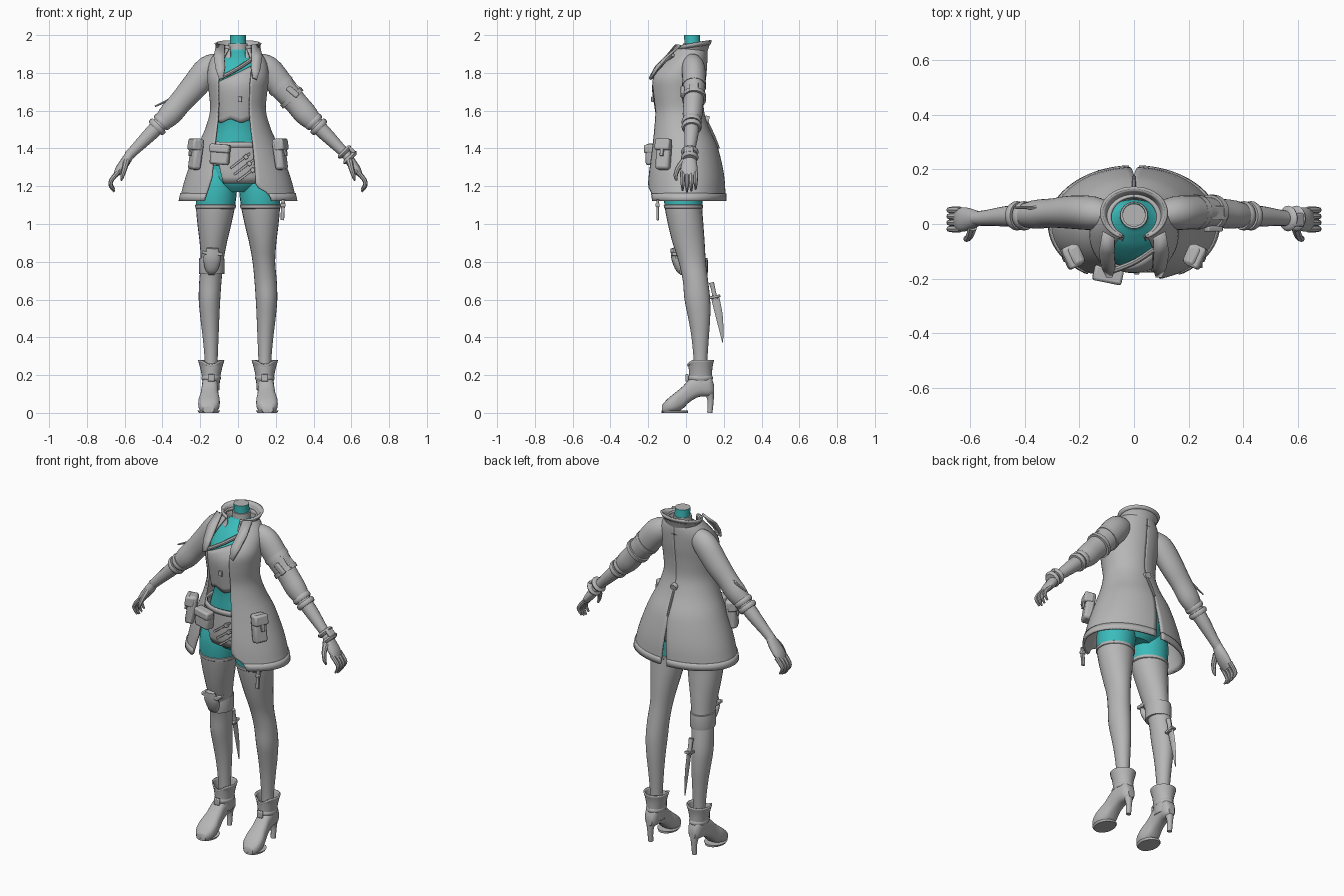
import bpy, bmesh, math
from math import pi, sin, cos
from mathutils import Vector


def material(name, rgb):
    m = bpy.data.materials.new(name)
    m.diffuse_color = (*rgb, 1)
    return m


GREY = material("cloth_grey", (0.47, 0.47, 0.47))
TEAL = material("skin_teal", (0.045, 0.5, 0.5))


def smooth(pts, k=4):
    """Catmull-Rom resampling of a list of tuples."""
    out = []
    for i in range(len(pts) - 1):
        a, b, c, d = (pts[min(max(i + o, 0), len(pts) - 1)] for o in (-1, 0, 1, 2))
        for s in range(k):
            t = s / k
            out.append(tuple(0.5 * (2 * q + (r - p) * t + (2 * p - 5 * q + 4 * r - w) * t * t
                             + (3 * q - p - 3 * r + w) * t ** 3) for p, q, r, w in zip(a, b, c, d)))
    return out + [tuple(pts[-1])]


def at(table, z):
    """Linear lookup in a table sorted by its first column."""
    z = min(max(z, table[0][0]), table[-1][0])
    for a, b in zip(table, table[1:]):
        if z <= b[0]:
            f = (z - a[0]) / max(b[0] - a[0], 1e-6)
            return [p + (q - p) * f for p, q in zip(a[1:], b[1:])]


def loft(name, rings, mat=GREY, cyclic=True, caps=True, thick=0, rule=None):
    bm = bmesh.new()
    rows = [[bm.verts.new(p) for p in r] for r in rings]
    n = len(rows[0])
    for a, b in zip(rows, rows[1:]):
        for i in range(n if cyclic else n - 1):
            j = (i + 1) % n
            bm.faces.new((a[i], a[j], b[j], b[i]))
    if caps and cyclic:
        bm.faces.new(rows[0][::-1])
        bm.faces.new(rows[-1])
    bmesh.ops.recalc_face_normals(bm, faces=bm.faces[:])
    me = bpy.data.meshes.new(name)
    for m in ([GREY, TEAL] if rule else [mat]):
        me.materials.append(m)
    if rule:
        for f in bm.faces:
            f.material_index = rule(f.calc_center_median())
    bm.to_mesh(me)
    bm.free()
    ob = bpy.data.objects.new(name, me)
    bpy.context.collection.objects.link(ob)
    if thick:
        s = ob.modifiers.new("thickness", 'SOLIDIFY')
        s.thickness, s.offset = thick, 0
    return ob


def tube(name, pts, mat=GREY, n=16, k=4):
    """Tube along (x, y, z, in-plane radius, depth radius) points."""
    pts = smooth([p if len(p) == 5 else (*p, p[3]) for p in pts], k)
    rings = []
    for i, p in enumerate(pts):
        d = (Vector(pts[min(i + 1, len(pts) - 1)][:3]) - Vector(pts[max(i - 1, 0)][:3])).normalized()
        ref = Vector((0, 1, 0)) if abs(d.y) < 0.9 else Vector((1, 0, 0))
        u = d.cross(ref).normalized()
        w = u.cross(d)
        rings.append([Vector(p[:3]) + u * p[3] * cos(2 * pi * j / n) + w * p[4] * sin(2 * pi * j / n)
                      for j in range(n)])
    return loft(name, rings, mat)


def shell(name, table, lo, hi, e0, e1, n=24, m=8, grow=0, thick=0.01, mat=GREY):
    """Open garment panel on an elliptical body; angle 0 faces the front."""
    rings = []
    for j in range(m + 1):
        v = j / m
        zn = lo(0) + (hi(0) - lo(0)) * v
        row = []
        for i in range(n + 1):
            t = e0(zn) + (e1(zn) - e0(zn)) * i / n
            z = lo(t) + (hi(t) - lo(t)) * v
            rx, yf, yb = at(table, z)
            row.append(((rx + grow) * sin(t), (yf + yb) / 2 - ((yb - yf) / 2 + grow) * cos(t), z))
        rings.append(row)
    return loft(name, rings, mat, cyclic=False, thick=thick)


def box(name, loc, size, rot=(0, 0, 0), bevel=0.008):
    bpy.ops.mesh.primitive_cube_add(size=1, location=loc, rotation=rot)
    ob = bpy.context.object
    ob.name, ob.scale = name, size
    bpy.ops.object.transform_apply(location=False, rotation=False, scale=True)
    ob.data.materials.append(GREY)
    if bevel:
        b = ob.modifiers.new("soft_edges", 'BEVEL')
        b.width, b.segments = bevel, 2
    return ob


def const(v):
    return lambda t: v


# Body: hips, waist, chest and neck; rows are z, half width, front y, back y
body = smooth([(1.17, .10, -.09, .08), (1.22, .165, -.13, .12), (1.3, .178, -.138, .13),
               (1.42, .15, -.135, .11), (1.52, .115, -.135, .07), (1.62, .12, -.15, .068),
               (1.72, .132, -.163, .075), (1.78, .135, -.148, .085), (1.86, .118, -.09, .09),
               (1.9, .07, -.045, .085), (1.93, .045, -.012, .078), (2.0, .042, -.01, .074)])
loft("body", [[(rx * sin(2 * pi * i / 32), (f + b) / 2 - (b - f) / 2 * cos(2 * pi * i / 32), z)
               for i in range(32)] for z, rx, f, b in body], rule=lambda c: int(c.z < 1.9999))
tube("choker", [(0, .032, 1.925, .052, .05), (0, .032, 1.955, .05, .049)], n=24, k=1)

# Vest with a slanted neckline and a zigzag lower edge
shell("vest", body, lambda t: 1.535 + .045 * abs((t * 1.1 + .35) % 1 - .5),
      lambda t: 1.80 + .07 * sin(t) if abs(t) < pi / 2 else 1.80 + .07 * sin(t) * abs(sin(t)),
      const(-pi), const(pi), n=64, m=10, grow=.012)
tube("chest_strap", [(.105, -.07, 1.895, .011), (.01, -.135, 1.83, .011), (-.09, -.175, 1.775, .011)], n=8)
box("vest_clasp", (.01, -.178, 1.66), (.022, .012, .03), bevel=.003)

# Hip apron, belt and straps
shell("hip_apron", body, lambda t: 1.215 if t > -.45 else 1.31, const(1.43),
      const(-1.2), const(.95), n=28, m=6, grow=.022)
shell("belt", body, const(1.405), const(1.435), const(-pi), const(pi), n=40, m=2, grow=.026)
for i in range(3):
    x, z = .012 + i * .018, 1.335 - i * .035
    box("apron_strap", (x, -.168, z), (.13, .012, .012), (0, -.65, 0), .002)
    box("strap_buckle", (x + .03, -.17, z + .02), (.022, .016, .024), (0, -.65, 0), .003)
box("front_pouch", (-.095, -.18, 1.365), (.10, .055, .10), (0, .08, -.2), .012)
box("front_pouch_flap", (-.095, -.186, 1.4), (.108, .058, .045), (0, .08, -.2), .01)

# Long open coat with a slit at the back
coat = smooth([(1.125, .305, -.21, .205), (1.25, .272, -.205, .198), (1.4, .215, -.187, .165),
               (1.5, .17, -.176, .12), (1.6, .143, -.17, .09), (1.7, .15, -.182, .092),
               (1.78, .158, -.18, .102), (1.86, .145, -.112, .108), (1.91, .112, -.068, .108),
               (1.94, .085, -.05, .10)])
left = [(1.12, -.62), (1.25, -.52), (1.4, -.6), (1.6, -.82), (1.75, -.72), (1.86, -.6), (1.94, -.5)]
right = [(1.12, .62), (1.16, .58), (1.2, .33), (1.4, .38), (1.6, .44), (1.75, .42), (1.86, .5), (1.94, .5)]
slit = [(1.12, .07), (1.36, 0.0), (1.95, 0.0)]
panels = {"left": (lambda z: -pi + at(slit, z)[0], lambda z: at(left, z)[0]),
          "right": (lambda z: at(right, z)[0], lambda z: pi - at(slit, z)[0])}
for side, (e0, e1) in panels.items():
    shell("coat_" + side, coat, const(1.125), const(1.94), e0, e1, n=32, m=36, thick=.01)
    shell("coat_hem_" + side, coat, const(1.122), const(1.162), e0, e1, n=32, m=2, grow=.005)

# Collar, lapels and back pull strap
collar = [(1.86, .10, -.075, .11), (1.9, .092, -.055, .105), (1.935, .105, -.05, .115), (1.97, .122, -.055, .128)]
shell("collar", collar, const(1.865), lambda t: 1.955 - .015 * cos(t), const(.42), const(2 * pi - .42), n=36, m=6)
shell("collar_rim", collar, lambda t: 1.937 - .015 * cos(t), lambda t: 1.957 - .015 * cos(t),
      const(.42), const(2 * pi - .42), n=36, m=2, grow=.004)
for s in (-1, 1):
    rails = [((.115, -.03, 1.945), (.07, -.055, 1.945)), ((.128, -.1, 1.885), (.072, -.105, 1.885)),
             ((.118, -.155, 1.82), (.068, -.16, 1.83)), ((.1, -.19, 1.765), (.078, -.19, 1.775))]
    loft("lapel", [[(s * x, y, z) for x, y, z in r] for r in rails], cyclic=False, thick=.012)
tube("back_pull", [(0, .11, 1.545, .006), (0, .145, 1.47, .007), (0, .175, 1.40, .005)], n=8)
tube("back_pull_ring", [(0, .1, 1.555, .02), (0, .122, 1.55, .02)], n=12, k=1)

# Arms, sleeves and hands
for s in (-1, 1):
    tube("sleeve", [(s * x, y, z, r, r * .86) for x, y, z, r in (
        (.09, .03, 1.85, .055), (.155, .04, 1.82, .072), (.23, .043, 1.73, .07),
        (.30, .04, 1.65, .062), (.36, .035, 1.58, .061), (.41, .03, 1.53, .046))], n=24)
    for d in (0, .026):
        tube("sleeve_cuff", [(s * (.392 + d), .03, 1.55 - d, .05), (s * (.402 + d), .03, 1.54 - d, .054),
                             (s * (.412 + d), .03, 1.53 - d, .048)], n=20, k=2)
    tube("forearm", [(s * .40, .03, 1.54, .042), (s * .47, .028, 1.47, .037), (s * .54, .022, 1.4, .029),
                     (s * .58, .02, 1.36, .026)])
    tube("palm", [(s * .57, .02, 1.372, .024, .027), (s * .60, .018, 1.325, .026, .04),
                  (s * .63, .016, 1.285, .022, .044), (s * .65, .016, 1.255, .012, .036)])
    for i in range(4):
        y, drop = -.018 + i * .023, (.008, 0, .004, .014)[i]
        tube("finger", [(s * .635, y, 1.275, .013), (s * .668, y, 1.235, .012),
                        (s * .674, y, 1.20 + drop, .01), (s * .655, y, 1.17 + drop, .005)], n=8, k=3)
    tube("thumb", [(s * .59, -.01, 1.335, .018), (s * .6, -.042, 1.295, .014),
                   (s * .612, -.055, 1.255, .011), (s * .618, -.05, 1.23, .005)], n=8, k=3)

# Bracelet, arm band and loose sleeve strap
for d in (0, .03):
    tube("bracelet", [(.555 + d, .02, 1.39 - d, .036), (.563 + d, .02, 1.382 - d, .047),
                      (.573 + d, .02, 1.372 - d, .036)], n=16, k=2)
box("bracelet_plate", (.60, .015, 1.392), (.05, .05, .02), (0, .75, 0))
for x, z in ((.225, 1.735), (.285, 1.668)):
    tube("arm_band", [(x - .008, .043, z + .009, .073, .064), (x + .008, .043, z - .009, .073, .064)], n=20, k=1)
box("arm_band_buckle", (.29, -.018, 1.70), (.07, .02, .03), (0, .7, 0), .005)
box("arm_band_flap", (.305, .04, 1.735), (.09, .05, .014), (0, .75, 0), .004)
tube("sleeve_strap", [(-.22, .06, 1.785, .006), (-.32, .06, 1.685, .008), (-.44, .06, 1.622, .004)], n=8)

# Side pouches and hanging strap
for s in (-1, 1):
    r = (0, -s * .15, -s * .42)
    box("side_pouch", (s * .222, -.118, 1.37), (.05, .078, .165), r, .014)
    box("side_pouch_flap", (s * .228, -.12, 1.42), (.054, .084, .06), r, .01)
    box("side_pouch_clip", (s * .252, -.128, 1.385), (.012, .02, .05), r, .003)
box("hanging_strap", (.237, -.15, 1.075), (.02, .014, .11), (0, .05, 0), .003)
box("hanging_strap_end", (.237, -.15, 1.1), (.028, .022, .02), bevel=.004)

# Legs (bare at the top of the thigh) and heeled boots
leg = smooth([(1.29, -.105, -.005, .09, .10), (1.2, -.113, -.012, .108, .107), (1.1, -.119, -.014, .104, .1),
              (1.0, -.125, -.002, .09, .094), (.9, -.131, .014, .072, .085), (.8, -.137, .033, .06, .072),
              (.7, -.146, .05, .059, .067), (.6, -.151, .06, .057, .068), (.5, -.149, .07, .05, .058),
              (.4, -.145, .075, .042, .046), (.27, -.142, .077, .034, .036), (.15, -.142, .078, .034, .036)])
foot = smooth([(.148, .10, .15, .02), (.125, .088, .2, .038), (.07, .085, .2, .043), (.02, .058, .178, .044),
               (-.02, .02, .138, .049), (-.06, .003, .105, .057), (-.1, 0, .072, .052), (-.128, 0, .04, .03)])
ring = [(cos(2 * pi * i / 24), sin(2 * pi * i / 24)) for i in range(24)]


def squared(v):
    return math.copysign(abs(v) ** .75, v)


for s in (-1, 1):
    loft("leg", [[(-s * (x + rx * c), y + ry * d, z) for c, d in ring] for z, x, y, rx, ry in leg],
         rule=lambda c: int(c.z > 1.1))
    loft("stocking_band", [[(-s * (-.119 + r * c), -.014 + (r - .004) * d, z) for c, d in ring]
                           for z, r in ((1.103, .103), (1.1, .108), (1.085, .107), (1.08, .1))])
    loft("boot_foot", [[(s * (.15 - y * .05 + w * squared(c)), y, (a + b) / 2 + (b - a) / 2 * squared(d))
                        for c, d in ring] for y, a, b, w in foot])
    loft("boot_shaft", [[(s * (.142 + rx * c), .077 + ry * d, z - (.025 * max(0, -d) ** 6 if z > .26 else 0))
                         for c, d in ring] for z, rx, ry in smooth(
        [(.12, .04, .05), (.17, .042, .056), (.21, .048, .057), (.245, .056, .06), (.28, .066, .068)], 3)],
        caps=False, thick=.008)
    tube("boot_strap", [(s * .142, .077, .172, .047, .061), (s * .142, .077, .185, .052, .066),
                        (s * .142, .077, .198, .047, .061)], n=24, k=2)
    box("boot_buckle", (s * .142, .005, .185), (.035, .016, .04), bevel=.005)
    tube("boot_heel", [(s * .145, .12, .125, .032, .03), (s * .145, .13, .07, .018, .017),
                       (s * .145, .126, 0, .014, .014)], n=12)
    loft("toe_sole", [[(s * (.155 + w * c), -.06 + .07 * d, z) for c, d in ring]
                      for z, w in ((0, .052), (.012, .06))])

# Knee pad on one leg
loft("knee_band", [[(-.139 + (.066 + g) * c, .038 + (.076 + g) * d, z) for c, d in ring]
                   for z, g in ((.735, 0), (.75, .002), (.80, .002), (.82, 0))])
tube("knee_pad", [(-.135, -.07, .872, .03, .012), (-.137, -.054, .82, .046, .024),
                  (-.14, -.032, .765, .036, .024), (-.142, -.015, .735, .02, .012)])
box("knee_strap", (-.137, -.04, .845), (.11, .07, .018), (0, .1, 0), .004)

# Knife at the back of the calf
tube("knife_handle", [(-.13, .135, .69, .014), (-.13, .145, .65, .012), (-.13, .155, .60, .014)], n=10)
tube("knife_blade", [(-.13, .155, .61, .006, .022), (-.13, .178, .50, .006, .018),
                     (-.13, .195, .37, .002, .002)], n=8)
box("knife_guard", (-.13, .152, .615), (.03, .06, .014), (.2, 0, 0), .003)

# Smooth shading with sharp edges kept
bpy.ops.object.select_all(action='SELECT')
bpy.context.view_layer.objects.active = bpy.data.objects["body"]
bpy.ops.object.shade_smooth_by_angle(angle=math.radians(40))
